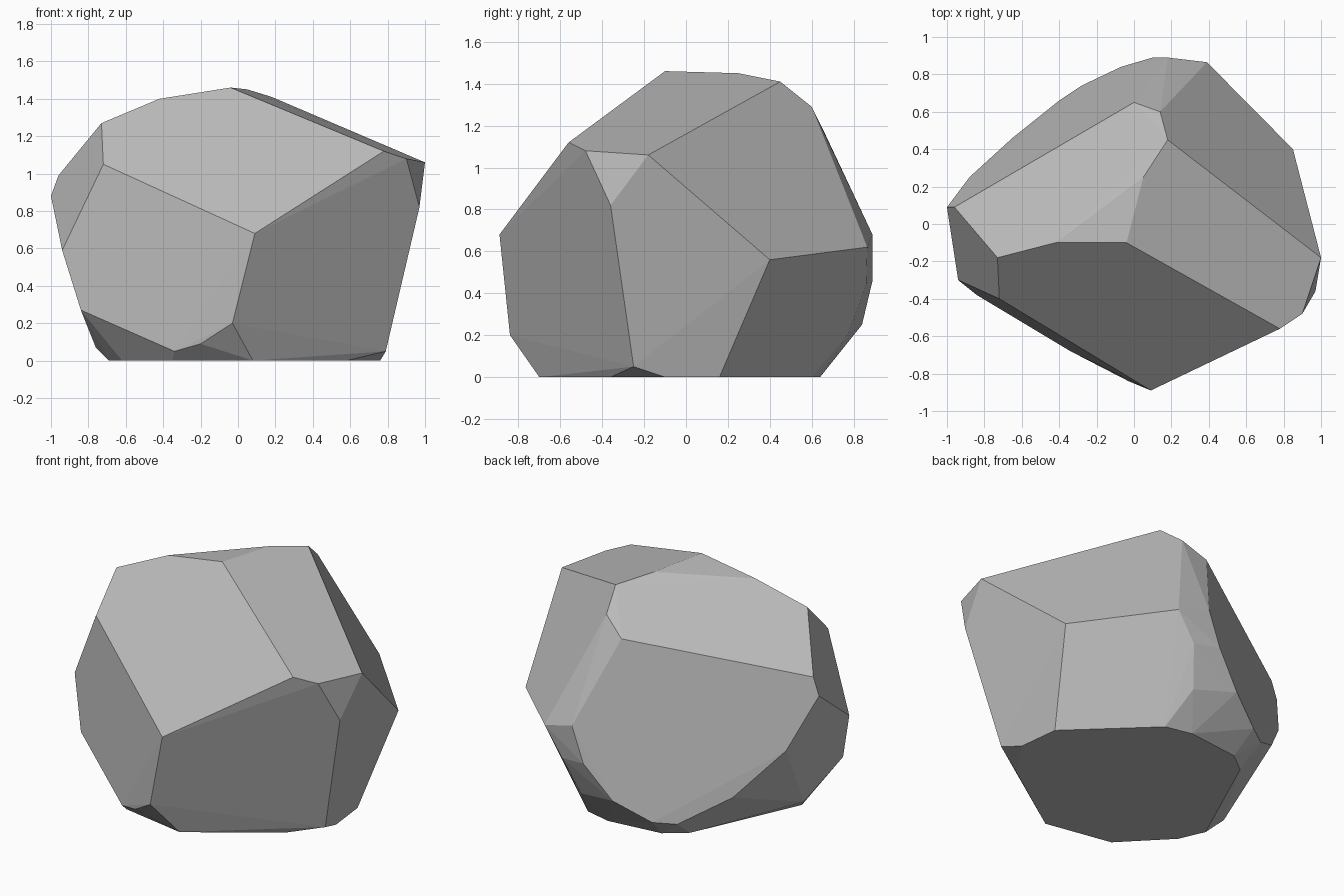
import bpy
import bmesh
import math
from mathutils import Vector

default_cube = bpy.data.objects.get("Cube")
if default_cube:
    bpy.data.objects.remove(default_cube, do_unlink=True)


def make_material(name, colour):
    material = bpy.data.materials.new(name)
    material.use_nodes = True
    material.diffuse_color = colour
    shader = material.node_tree.nodes["Principled BSDF"]
    shader.inputs["Base Color"].default_value = colour
    shader.inputs["Roughness"].default_value = 1
    return material


def make_boulder(name, corner_groups, material):
    """Wrap a tight faceted skin around the key corners of the stone."""
    bm = bmesh.new()
    for group in corner_groups:
        for corner in group:
            bm.verts.new(Vector(corner))
    result = bmesh.ops.convex_hull(bm, input=bm.verts)
    # Remove corners swallowed by the skin
    inside = [v for v in bm.verts if not v.link_faces]
    bmesh.ops.delete(bm, geom=inside, context="VERTS")
    # Merge nearly level triangles into broad chiselled facets
    bmesh.ops.dissolve_limit(bm, angle_limit=math.radians(2),
                             verts=bm.verts, edges=bm.edges)
    bmesh.ops.recalc_face_normals(bm, faces=bm.faces)
    mesh = bpy.data.meshes.new(name)
    bm.to_mesh(mesh)
    bm.free()
    mesh.materials.append(material)
    for polygon in mesh.polygons:
        polygon.use_smooth = False
    boulder = bpy.data.objects.new(name, mesh)
    bpy.context.collection.objects.link(boulder)
    return boulder


# Flat underside outline
base = [(x, y, 0) for x, y in (
    (.08, -.7), (.58, -.36), (.76, -.1), (.73, .16), (.27, .6), (.1, .64),
    (-.25, .6), (-.38, .5), (-.69, -.18), (-.62, -.34), (-.35, -.62))]

# Chipped corners just above the ground
foot = [(.79, -.25, .05), (-.03, -.84, .2), (-.2, -.75, .09),
        (-.34, -.68, .05), (-.84, -.38, .27), (-.76, -.1, .07)]

# Back break, where the stone is split along a broad sloping plane
back_edge = [(-.88, .25, .56), (-.65, .46, .28), (-.4, .66, .12),
             (-.28, .74, .13), (-.07, .84, .25), (.1, .89, .46),
             (.18, .89, .68), (.39, .865, .62), (.27, .86, .44),
             (.2, .77, .2)]

# Widest corners around the middle
girdle = [(.09, -.89, .68), (.78, -.56, 1.12), (.9, -.48, 1.08),
          (1, -.18, 1.06), (.97, -.36, .82), (.85, .4, .56),
          (-1, .09, .88), (-.94, -.3, .59)]

# Upper ridge and its shoulders
crown = [(-.04, -.1, 1.46), (-.42, -.1, 1.4), (-.73, -.18, 1.27),
         (-.72, -.4, 1.05), (-.96, .09, .99), (.05, .25, 1.45),
         (.18, .45, 1.41), (.14, .6, 1.29), (0, .65, 1.19)]

stone_grey = make_material("stone grey", (.5, .5, .5, 1))
make_boulder("boulder", (base, foot, back_edge, girdle, crown), stone_grey)
